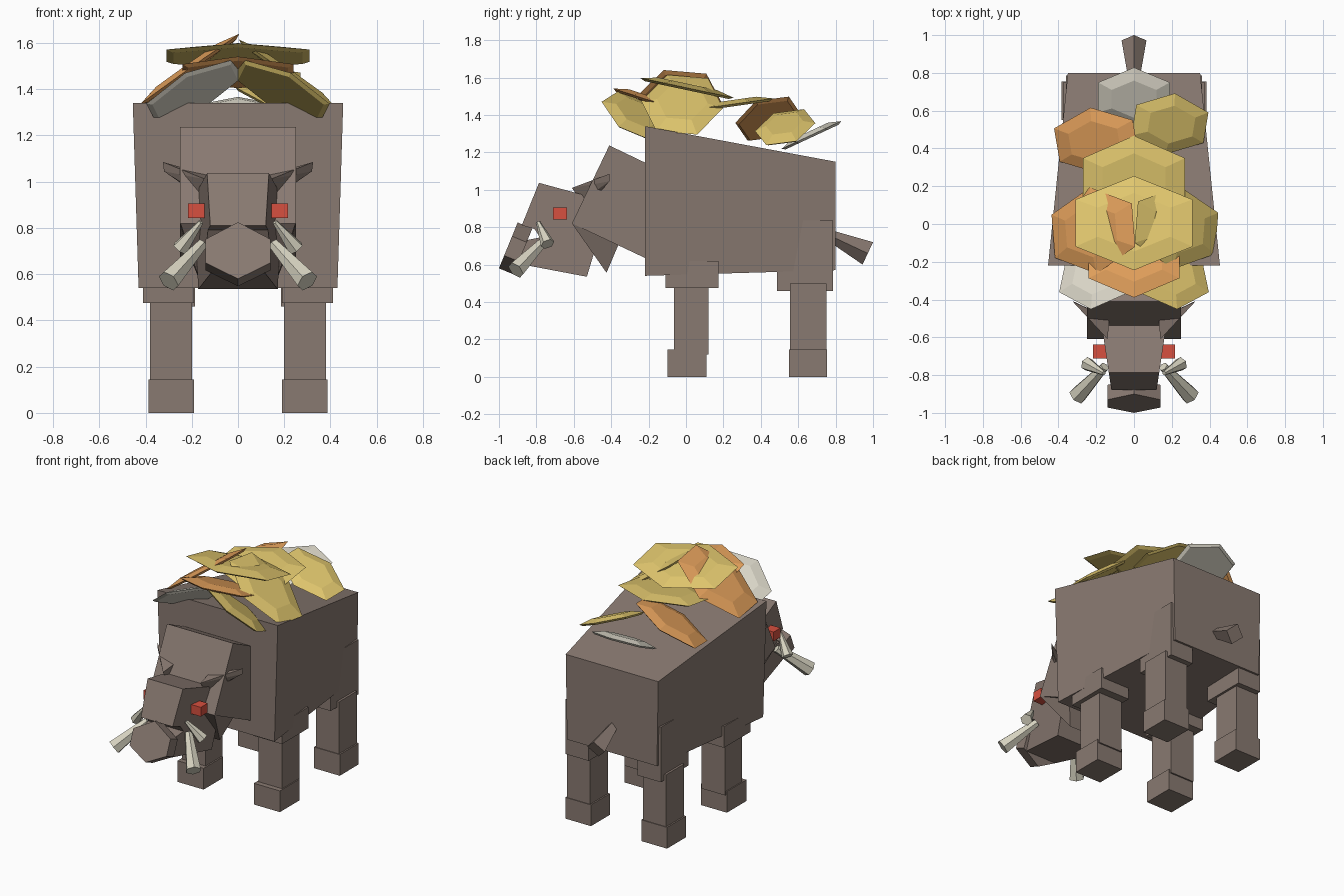
import bpy, bmesh, math
from mathutils import Vector, Euler, Matrix

if "Cube" in bpy.data.objects:
    bpy.data.objects.remove(bpy.data.objects["Cube"])


def material(name, rgb):
    m = bpy.data.materials.new(name)
    m.diffuse_color = (*rgb, 1)
    m.use_nodes = True
    m.node_tree.nodes["Principled BSDF"].inputs["Base Color"].default_value = m.diffuse_color
    return m


HIDE = material("hide brown", (0.25, 0.193, 0.165))
GOLD = material("leaf gold", (0.75, 0.57, 0.155))
ORANGE = material("leaf orange", (0.76, 0.35, 0.105))
PALE = material("leaf pale", (0.72, 0.69, 0.59))
IVORY = material("tusk ivory", (0.68, 0.65, 0.53))
RED = material("eye red", (0.68, 0.08, 0.05))


def finish(name, bm, mat):
    bmesh.ops.recalc_face_normals(bm, faces=bm.faces)
    me = bpy.data.meshes.new(name)
    bm.to_mesh(me)
    bm.free()
    me.materials.append(mat)
    ob = bpy.data.objects.new(name, me)
    bpy.context.collection.objects.link(ob)
    return ob


def loft(name, rings, mat):
    """Closed solid through rings with equal point counts."""
    bm = bmesh.new()
    vs = [[bm.verts.new(p) for p in r] for r in rings]
    n = len(vs[0])
    for a, b in zip(vs, vs[1:]):
        for i in range(n):
            j = (i + 1) % n
            bm.faces.new((a[i], a[j], b[j], b[i]))
    bm.faces.new(vs[0])
    bm.faces.new(vs[-1])
    return finish(name, bm, mat)


def slab(name, profile, half, mat=HIDE):
    """Side (y, z) profile spread across x, half-width given by a rule."""
    return loft(name, [[(s * half(y, z), y, z) for y, z in profile] for s in (-1, 1)], mat)


def box(name, x, y, z, mat=HIDE):
    return loft(name, [[(x[0], y[0], h), (x[1], y[0], h), (x[1], y[1], h), (x[0], y[1], h)]
                       for h in z], mat)


def spike(name, a, b, r1, r2, sides, mat, turn=0.0):
    """Tapered prism from point a to point b."""
    a, b = Vector(a), Vector(b)
    d = b - a
    m = (Matrix.Translation((a + b) / 2) @ d.to_track_quat('Z', 'Y').to_matrix().to_4x4()
         @ Matrix.Rotation(turn, 4, 'Z'))
    bm = bmesh.new()
    bmesh.ops.create_cone(bm, cap_ends=True, segments=sides, radius1=r1, radius2=r2,
                          depth=d.length, matrix=m)
    return finish(name, bm, mat)


def leaf(name, centre, rx, ry, tilt, mat):
    """Shallow six-sided plate with a raised inner hexagon."""
    rings = []
    for k, h in ((0.9, -0.012), (1.0, 0.0), (0.62, 0.022)):
        rings.append([(k * rx / math.cos(math.pi / 6) * math.cos(math.radians(30 + 60 * i)),
                       k * ry * math.sin(math.radians(30 + 60 * i)), h) for i in range(6)])
    ob = loft(name, rings, mat)
    rot = Euler([math.radians(t) for t in tilt]).to_matrix().to_4x4()
    ob.data.transform(Matrix.Translation(centre) @ rot)
    return ob


# Body, tapering towards the rump
def body_half(y, z):
    if y < 0:
        return 0.455 if z > 1 else 0.43
    return 0.35 if z > 1 else 0.34


slab("body", [(-0.22, 0.54), (-0.22, 1.34), (0.8, 1.15), (0.8, 0.57)], body_half)

# Neck and throat
slab("neck", [(-0.41, 1.237), (-0.61, 0.82), (-0.18, 0.617), (0.0, 1.04)], lambda y, z: 0.25)
slab("throat", [(-0.61, 0.82), (-0.425, 0.556), (-0.33, 0.78)],
     lambda y, z: 0.16 if z < 0.7 else 0.249)

# Head with a mouth notch, narrowing forward
slab("head", [(-0.786, 1.037), (-0.878, 0.81), (-0.81, 0.79), (-0.78, 0.745), (-0.855, 0.73),
              (-0.91, 0.607), (-0.53, 0.535), (-0.41, 0.935)],
     lambda y, z: 0.172 + (y + 0.53) * 0.15)

# Snout: tilted hexagonal prism
hexagon = [(0, 0), (0.14, 0.3), (0.14, 0.72), (0, 1), (-0.14, 0.72), (-0.14, 0.3)]
loft("snout", [[(x, -0.9 - 0.1 * t + 0.92 * d, 0.825 - 0.245 * t - 0.38 * d) for x, t in hexagon]
               for d in (0, 0.085)], HIDE)

# Paired parts
for s, side in ((-1, "left"), (1, "right")):
    def span(a, b):
        return sorted((s * a, s * b))

    box(side + " eye", span(0.14, 0.217), (-0.712, -0.637), (0.842, 0.905), RED)

    # Ear
    bm = bmesh.new()
    for p in ((0.14, -0.61, 1.01), (0.13, -0.5, 1.03), (0.17, -0.5, 0.94), (0.15, -0.56, 0.94),
              (0.325, -0.41, 1.085), (0.32, -0.41, 1.045)):
        bm.verts.new((s * p[0], p[1], p[2]))
    bmesh.ops.convex_hull(bm, input=bm.verts)
    finish(side + " ear", bm, HIDE)

    # Tusk: large flared piece and small upper piece
    spike(side + " large tusk", (s * 0.155, -0.755, 0.73), (s * 0.30, -0.91, 0.57),
          0.025, 0.05, 6, IVORY)
    spike(side + " small tusk", (s * 0.16, -0.79, 0.825), (s * 0.25, -0.74, 0.71),
          0.012, 0.038, 6, IVORY)

    # Front leg
    box(side + " front shoulder", span(0.19, 0.41), (-0.11, 0.175), (0.475, 0.62))
    box(side + " front leg", span(0.2, 0.38), (-0.065, 0.12), (0.12, 0.5))
    box(side + " front foot", span(0.19, 0.387), (-0.1, 0.11), (0, 0.145))

    # Rear leg
    box(side + " rear thigh", span(0.185, 0.36), (0.487, 0.787), (0.46, 0.835))
    box(side + " rear leg", span(0.2, 0.375), (0.555, 0.75), (0.12, 0.5))
    box(side + " rear foot", span(0.19, 0.385), (0.55, 0.755), (0, 0.145))

# Tail
spike("tail", (0, 0.77, 0.755), (0, 0.972, 0.66), 0.03, 0.066, 4, HIDE)

# Overlapping leaf plates on the back: centre, half sizes, tilt
leaf("top leaf", (0, 0.005, 1.545), 0.31, 0.255, (-12, 0, 0), GOLD)
leaf("upper left leaf", (-0.215, -0.035, 1.48), 0.262, 0.23, (-6, -35, 8), ORANGE)
leaf("upper right leaf", (0.225, -0.02, 1.455), 0.262, 0.22, (-6, 35, -8), GOLD)
leaf("middle leaf", (0, 0.23, 1.455), 0.27, 0.24, (8, 0, 0), GOLD)
leaf("rear right leaf", (0.19, 0.53, 1.335), 0.21, 0.165, (8, 24, -6), GOLD)
leaf("rear left leaf", (-0.2, 0.44, 1.38), 0.235, 0.18, (8, -27, 6), ORANGE)
leaf("rear leaf", (0, 0.67, 1.293), 0.19, 0.175, (25, 0, 0), PALE)
leaf("front leaf", (0, -0.185, 1.475), 0.24, 0.215, (-18, 0, 0), ORANGE)
leaf("front right leaf", (0.19, -0.27, 1.395), 0.21, 0.2, (-25, 27, 0), GOLD)
leaf("front left leaf", (-0.19, -0.27, 1.395), 0.21, 0.2, (-25, -27, 0), PALE)
